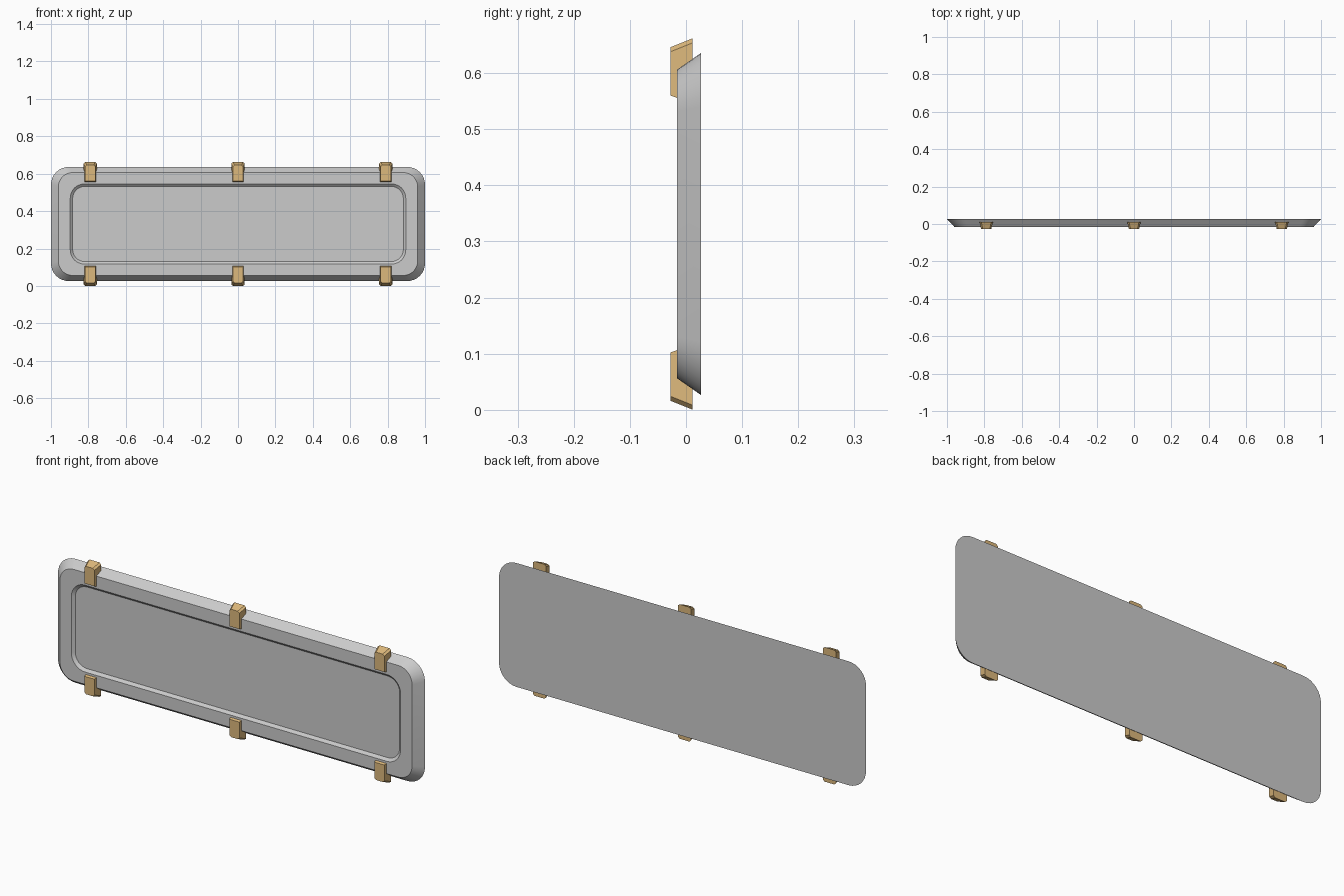
import bpy, bmesh, math

if "Cube" in bpy.data.objects:
    bpy.data.objects.remove(bpy.data.objects["Cube"])

ZC = 0.331  # mid height of the panel


def make_object(name, bm, mat=None):
    bmesh.ops.recalc_face_normals(bm, faces=bm.faces)
    me = bpy.data.meshes.new(name)
    bm.to_mesh(me)
    bm.free()
    ob = bpy.data.objects.new(name, me)
    bpy.context.collection.objects.link(ob)
    if mat:
        me.materials.append(mat)
    return ob


def loft(rings):
    """Join closed rings of equal length and cap both ends."""
    bm = bmesh.new()
    loops = [[bm.verts.new(p) for p in r] for r in rings]
    n = len(loops[0])
    for a, b in zip(loops, loops[1:]):
        for i in range(n):
            j = (i + 1) % n
            bm.faces.new((a[i], a[j], b[j], b[i]))
    bm.faces.new(loops[0])
    bm.faces.new(loops[-1])
    return bm


def rounded_rect(hx, hz, r, y, seg=8):
    pts = []
    for k, (sx, sz) in enumerate([(1, 1), (-1, 1), (-1, -1), (1, -1)]):
        for i in range(seg + 1):
            a = math.pi / 2 * (k + i / seg)
            pts.append((sx * (hx - r) + r * math.cos(a), y,
                        ZC + sz * (hz - r) + r * math.sin(a)))
    return pts


# Bevelled panel with a shallow recess in the front
panel = make_object("panel", loft([
    rounded_rect(1.0, 0.305, 0.095, 0.027),
    rounded_rect(0.96, 0.275, 0.075, -0.016),
    rounded_rect(0.897, 0.214, 0.075, -0.016),
    rounded_rect(0.884, 0.201, 0.065, -0.004),
]))
bpy.context.view_layer.objects.active = panel
panel.select_set(True)
bpy.ops.object.shade_smooth_by_angle(angle=math.radians(30))

# Clips: tapered blocks with chamfered outer corners
brass = bpy.data.materials.new("brass")
brass.diffuse_color = (0.72, 0.48, 0.2, 1)
brass.use_nodes = True
brass.node_tree.nodes["Principled BSDF"].inputs["Base Color"].default_value = brass.diffuse_color


def clip_ring(x, s, hw, inner, outer, y, cx=0.009, cz=0.008):
    outline = [(-hw, inner), (hw, inner), (hw, outer - cz),
               (hw - cx, outer), (-hw + cx, outer), (-hw, outer - cz)]
    return [(x + px, y, ZC + s * pz) for px, pz in outline]


for s, row in ((1, "top"), (-1, "bottom")):
    for x, side in ((-0.79, "left"), (0, "middle"), (0.79, "right")):
        make_object(f"{row}_{side}_clip", loft([
            clip_ring(x, s, 0.027, 0.229, 0.315, -0.028),
            clip_ring(x, s, 0.036, 0.215, 0.331, 0.012),
        ]), brass)
